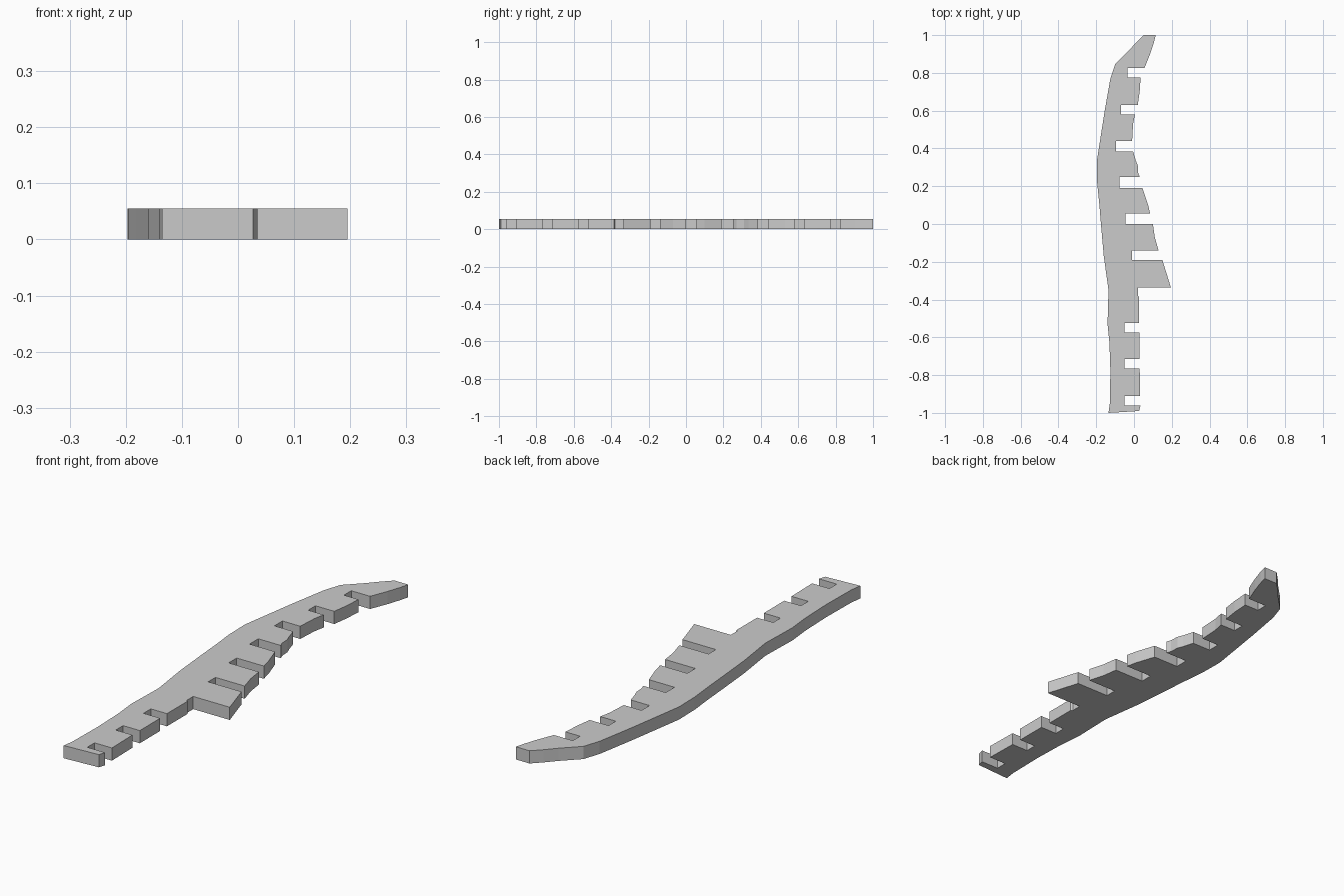
import bpy
import bmesh

if "Cube" in bpy.data.objects:
    bpy.data.objects.remove(bpy.data.objects["Cube"], do_unlink=True)

THICKNESS = 0.055

grey = bpy.data.materials.new("plain grey")
grey.use_nodes = True
grey.diffuse_color = (0.6, 0.6, 0.6, 1)
grey.node_tree.nodes["Principled BSDF"].inputs["Base Color"].default_value = (0.6, 0.6, 0.6, 1)

# Curved back edge, bottom to top
back_edge = [(-.135, -1), (-.128, -.95), (-.125, -.78), (-.13, -.63), (-.14, -.53),
             (-.135, -.35), (-.16, -.17), (-.175, 0), (-.183, .1), (-.195, .22),
             (-.197, .33), (-.18, .44), (-.155, .6), (-.125, .77), (-.1, .845),
             (-.03, .915), (.01, .96), (.05, 1)]

# Outer edge of each tooth, top to bottom
teeth = [
    [(.115, 1), (.105, .96), (.085, .9), (.055, .825)],
    [(.035, .775), (.03, .7), (.02, .63)],
    [(.005, .58), (-.005, .53), (-.01, .44)],
    [(-.005, .385), (.01, .335), (.02, .31), (.022, .27), (.03, .25)],
    [(.045, .19), (.075, .1), (.085, .055)],
    [(.1, 0), (.11, -.07), (.13, -.14)],
    [(.15, -.19), (.195, -.335), (.02, -.335), (.02, -.38), (.027, -.385), (.027, -.525)],
    [(.03, -.575), (.03, -.715)],
    [(.03, -.765), (.033, -.91)],
    [(.035, -.96), (.027, -.99)],
]
# Depth of the slot that follows each tooth
slot_floors = [-.035, -.07, -.095, -.078, -.045, -.01, -.05, -.05, -.05]

# Join the teeth with square slots
outline = list(back_edge)
for i, tooth in enumerate(teeth):
    outline += tooth
    if i < len(slot_floors):
        outline += [(slot_floors[i], tooth[-1][1]), (slot_floors[i], teeth[i + 1][0][1])]

# Extrude the outline into a flat plate
bm = bmesh.new()
base = bm.faces.new([bm.verts.new((x, y, 0)) for x, y in outline])
top = bmesh.ops.extrude_face_region(bm, geom=[base], use_keep_orig=True)["geom"]
for v in top:
    if isinstance(v, bmesh.types.BMVert):
        v.co.z = THICKNESS
bmesh.ops.recalc_face_normals(bm, faces=bm.faces)
mesh = bpy.data.meshes.new("notched_plate")
bm.to_mesh(mesh)
bm.free()
mesh.materials.append(grey)
plate = bpy.data.objects.new("notched_plate", mesh)
bpy.context.collection.objects.link(plate)
